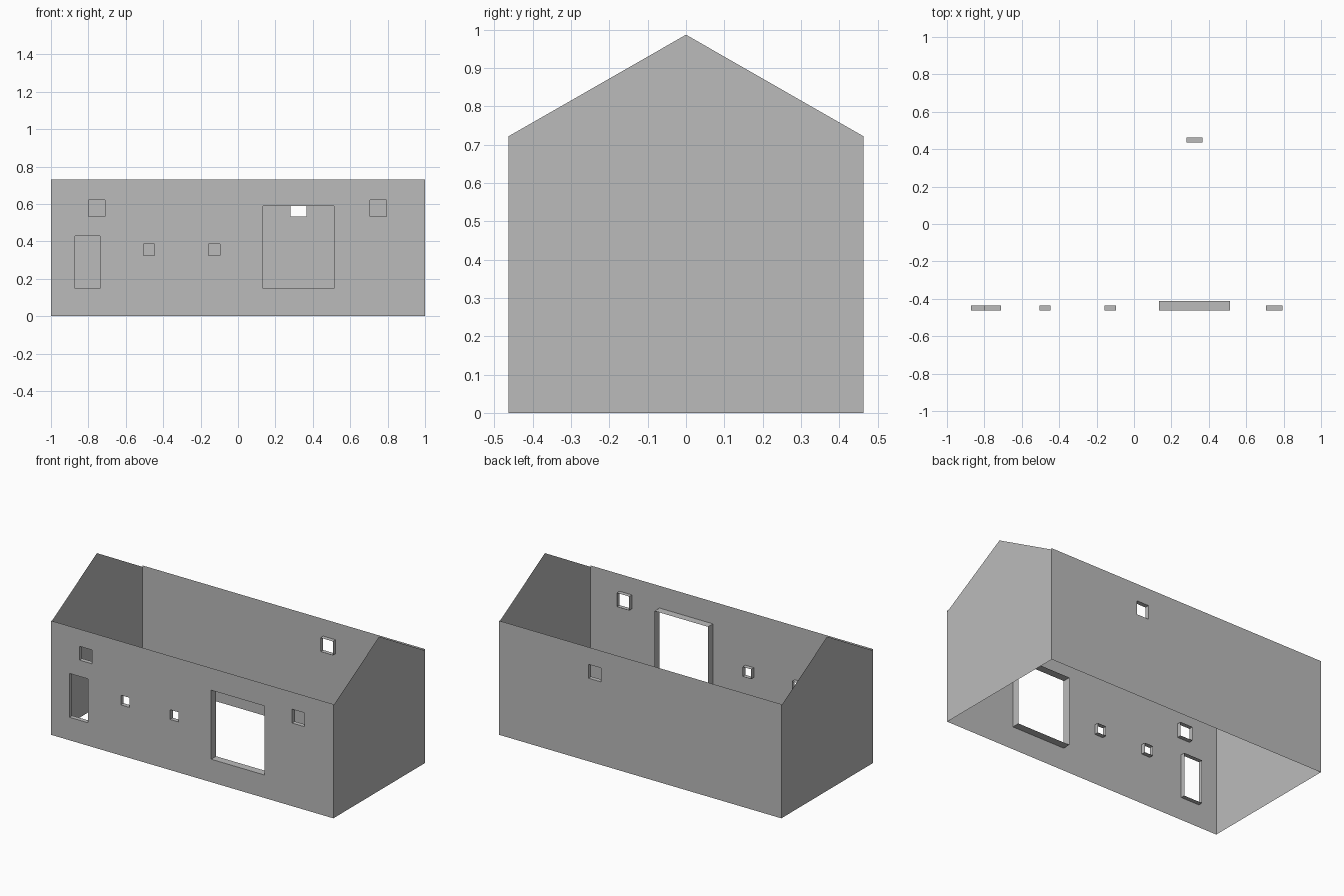
import bpy, bmesh
from mathutils import Vector

if "Cube" in bpy.data.objects:
    bpy.data.objects.remove(bpy.data.objects["Cube"])

W, D = 1.0, 0.463           # half length, half depth
WALL_TOP, EAVE, RIDGE = 0.731, 0.722, 0.987

grey = bpy.data.materials.new("plain grey")
grey.diffuse_color = (0.5, 0.5, 0.5, 1)
grey.use_nodes = True
grey.node_tree.nodes["Principled BSDF"].inputs["Base Color"].default_value = grey.diffuse_color


def finish(name, bm):
    mesh = bpy.data.meshes.new(name)
    bm.to_mesh(mesh)
    bm.free()
    mesh.materials.append(grey)
    obj = bpy.data.objects.new(name, mesh)
    bpy.context.collection.objects.link(obj)


def loop_edges(bm, points):
    verts = [bm.verts.new(p) for p in points]
    return [bm.edges.new((verts[i], verts[(i + 1) % len(verts)]))
            for i in range(len(verts))]


def rect(x0, x1, z0, z1, y):
    return [(x0, y, z0), (x1, y, z0), (x1, y, z1), (x0, y, z1)]


def long_wall(name, side, openings):
    """Thin wall sheet at y = side * D with openings and inward reveals."""
    y = side * D
    bm = bmesh.new()
    edges = loop_edges(bm, rect(-W, W, 0, WALL_TOP, y))
    for x0, x1, z0, z1, depth in openings:
        edges += loop_edges(bm, rect(x0, x1, z0, z1, y))
    bmesh.ops.triangle_fill(bm, edges=edges, use_beauty=True,
                            normal=Vector((0, side, 0)))
    for f in bm.faces:
        f.normal_update()
        if f.normal.y * side < 0:
            f.normal_flip()
    # reveals: four faces per opening, facing into the hole
    for x0, x1, z0, z1, depth in openings:
        centre = Vector(((x0 + x1) / 2, y, (z0 + z1) / 2))
        outer = [bm.verts.new(p) for p in rect(x0, x1, z0, z1, y)]
        inner = [bm.verts.new(p) for p in rect(x0, x1, z0, z1, y - side * depth)]
        for i in range(4):
            j = (i + 1) % 4
            f = bm.faces.new((outer[i], outer[j], inner[j], inner[i]))
            f.normal_update()
            if f.normal.dot(centre - f.calc_center_median()) < 0:
                f.normal_flip()
    bmesh.ops.remove_doubles(bm, verts=bm.verts, dist=1e-5)
    finish(name, bm)


# front wall: two upper windows, door, two small windows, large opening
long_wall("front_wall", -1, [
    (-0.80, -0.712, 0.532, 0.621, 0.028),
    (0.707, 0.795, 0.532, 0.621, 0.028),
    (-0.871, -0.739, 0.147, 0.428, 0.028),
    (-0.506, -0.446, 0.324, 0.386, 0.028),
    (-0.157, -0.097, 0.324, 0.386, 0.028),
    (0.134, 0.512, 0.147, 0.589, 0.05),
])

# back wall: one upper window
long_wall("back_wall", 1, [(0.28, 0.367, 0.532, 0.621, 0.028)])

# gable end walls
for name, side in (("left_gable", -1), ("right_gable", 1)):
    bm = bmesh.new()
    profile = [(-D, 0), (D, 0), (D, EAVE), (0, RIDGE), (-D, EAVE)]
    f = bm.faces.new([bm.verts.new((side * W, y, z)) for y, z in profile])
    f.normal_update()
    if f.normal.x * side < 0:
        f.normal_flip()
    finish(name, bm)
